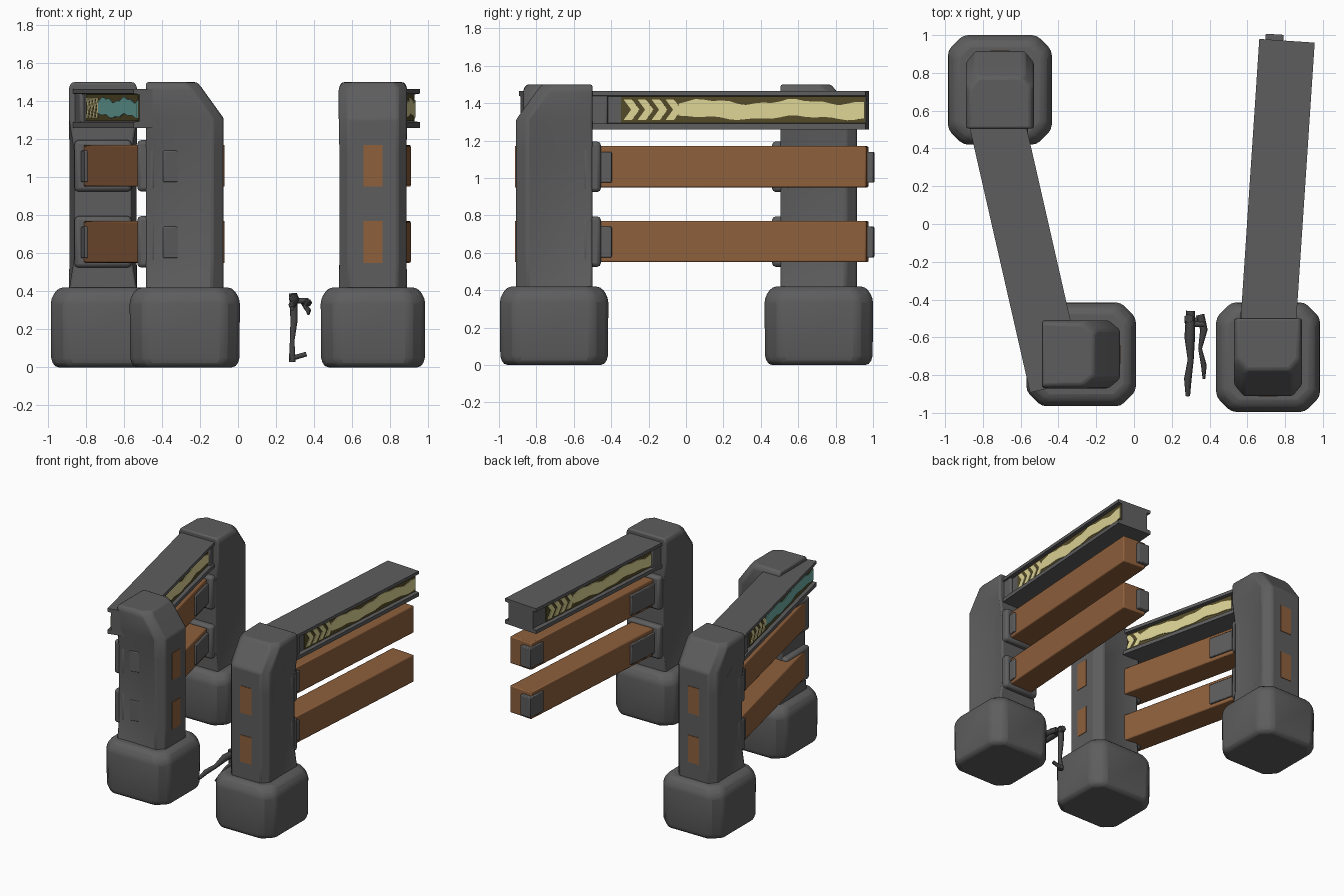
import bpy, bmesh, math
from mathutils import Matrix, Vector

cube = bpy.data.objects.get("Cube")
if cube:
    bpy.data.objects.remove(cube, do_unlink=True)


def material(name, r, g, b):
    m = bpy.data.materials.new(name)
    m.use_nodes = True
    m.diffuse_color = (r, g, b, 1)
    m.node_tree.nodes["Principled BSDF"].inputs["Base Color"].default_value = (r, g, b, 1)
    return m


STONE = material("dark grey stone", .11, .11, .11)
WOOD = material("brown wood", .27, .115, .045)
YELLOW = material("pale yellow", .72, .65, .30)
TEAL = material("pale teal", .16, .42, .38)
OLIVE = material("dark olive", .09, .07, .022)
METAL = material("charcoal metal", .06, .06, .06)


def loft(name, rings, mat, frame=Matrix(), bevel=0.0):
    """Skin a list of equal-length point rings and cap both ends."""
    bm = bmesh.new()
    loops = [[bm.verts.new(p) for p in ring] for ring in rings]
    n = len(loops[0])
    for a, b in zip(loops, loops[1:]):
        for i in range(n):
            j = (i + 1) % n
            bm.faces.new((a[i], a[j], b[j], b[i]))
    bm.faces.new(loops[0])
    bm.faces.new(loops[-1])
    bmesh.ops.recalc_face_normals(bm, faces=bm.faces)
    me = bpy.data.meshes.new(name)
    bm.to_mesh(me)
    bm.free()
    me.materials.append(mat)
    ob = bpy.data.objects.new(name, me)
    bpy.context.collection.objects.link(ob)
    ob.matrix_world = frame
    if bevel:
        mod = ob.modifiers.new("soft edges", "BEVEL")
        mod.width, mod.segments = bevel, 2
        mod.limit_method = "ANGLE"
        bpy.ops.object.select_all(action="DESELECT")
        ob.select_set(True)
        bpy.context.view_layer.objects.active = ob
        bpy.ops.object.shade_smooth_by_angle(angle=math.radians(35))
    return ob


def box(name, xs, ys, zs, mat, frame=Matrix(), bevel=0.0):
    (x0, x1), (y0, y1) = xs, ys
    rings = [[(x0, y0, z), (x1, y0, z), (x1, y1, z), (x0, y1, z)] for z in zs]
    return loft(name, rings, mat, frame, bevel)


def plate(name, outline, y0, y1, mat, frame):
    """Thin plate from an outline in the x-z plane."""
    return loft(name, [[(x, y, z) for x, z in outline] for y in (y0, y1)], mat, frame)


def octagon(u, v, c, z):
    return [(-u + c, -v, z), (u - c, -v, z), (u, -v + c, z), (u, v - c, z),
            (u - c, v, z), (-u + c, v, z), (-u, v - c, z), (-u, -v + c, z)]


def column_ring(z, u, back, valley, edge):
    half = [(u - .05, back), (u, back + .06), (valley, .05), (edge, .205)]
    return [(a, b, z) for a, b in half] + [(-a, b, z) for a, b in reversed(half)]


PLANK_Z = ((.55, .77), (.95, 1.17))


def post(label, x, y, turn):
    """Footing and column; the local +y side carries the rails."""
    f = Matrix.Translation((x, y, 0)) @ Matrix.Rotation(math.radians(turn), 4, "Z")
    loft(label + "_footing", [octagon(.258, .273, .08, 0), octagon(.273, .288, .08, .05),
                              octagon(.275, .29, .08, .36), octagon(.235, .25, .07, .42)],
         STONE, f, .025)
    loft(label + "_column", [column_ring(.4, .18, -.205, .18, .18),
                             column_ring(.57, .18, -.205, .125, .155),
                             column_ring(1.14, .18, -.205, .125, .155),
                             column_ring(1.31, .18, -.205, .18, .18),
                             column_ring(1.47, .18, -.09, .18, .18),
                             column_ring(1.5, .16, -.065, .16, .165)], STONE, f, .012)
    for i, (z0, z1) in enumerate(PLANK_Z):
        # Bracket on the rail side, exposed timber end on the back
        box(f"{label}_bracket_{i}", (-.15, .15), (.15, .25), (z0 - .025, z1 + .025), STONE, f, .02)
        box(f"{label}_timber_end_{i}", (-.05, .05), (-.209, -.2), (z0, z1), WOOD, f)


def light_strip(label, length, side, colour, frame):
    """Painted band with chevrons in the recess of one side of the rail."""
    def at(t):
        return t if side < 0 else length - t
    y = side * .114
    plate(label + "_band", [(at(.15), 1.295), (at(length - .005), 1.295),
                            (at(length - .005), 1.435), (at(.15), 1.435)],
          y, y + side * .006, OLIVE, frame)
    y += side * .005
    for i in range(4):
        t = .165 + i * .075
        pts = [(t, 1.42), (t + .045, 1.42), (t + .085, 1.365),
               (t + .045, 1.31), (t, 1.31), (t + .04, 1.365)]
        plate(f"{label}_chevron_{i}", [(at(a), z) for a, z in pts],
              y, y + side * .006, YELLOW, frame)
    # Worn main stripe with wavy edges
    n = 22
    ts = [.46 + (length - .47) * i / n for i in range(n + 1)]
    top = [(at(t), 1.407 + .012 * math.sin(t * 13) + .006 * math.sin(t * 37)) for t in ts]
    low = [(at(t), 1.322 + .009 * math.sin(t * 11 + 2) + .005 * math.sin(t * 31)) for t in ts]
    plate(label + "_stripe", top + low[::-1], y, y + side * .006, colour, frame)


def barrier(label, start, end, right_colour, plank_cut):
    """Grooved top rail and two timber planks running between two points."""
    d = Vector(end) - Vector(start)
    length = d.length
    f = Matrix.Translation((*start, 0)) @ Matrix.Rotation(math.atan2(d.y, d.x), 4, "Z")
    half = [(.147, 1.26), (.147, 1.29), (.115, 1.295), (.115, 1.435), (.147, 1.44), (.147, 1.465)]
    section = half + [(-y, z) for y, z in reversed(half)]
    loft(label + "_top_rail", [[(x, y, z) for y, z in section] for x in (-.05, length)], STONE, f)
    box(label + "_rail_root", (-.05, .08), (-.135, .135), (1.28, 1.445), STONE, f, .01)
    light_strip(label + "_right", length, -1, right_colour, f)
    light_strip(label + "_left", length, 1, YELLOW, f)
    plank_end = length - plank_cut
    for i, (z0, z1) in enumerate(PLANK_Z):
        box(f"{label}_plank_{i}", (-.02, plank_end), (-.1, .1), (z0, z1), WOOD, f, .008)
        zs = (z0 + .025, z1 - .03)
        box(f"{label}_right_clamp_{i}", (0, .1), (-.115, 0), zs, STONE, f, .006)
        box(f"{label}_left_clamp_{i}", (0, .3), (0, .115), zs, STONE, f, .006)
        box(f"{label}_end_clamp_{i}", (plank_end - .13, plank_end + .03), (.02, .115),
            zs, STONE, f, .006)


post("left_front", .71, -.705, 0)
post("middle_front", -.28, -.69, 90)
post("right_back", -.71, .71, 180)

barrier("left_barrier", (.713, -.49), (.81, .97), YELLOW, 0)
barrier("right_barrier", (-.717, .5), (-.407, -.86), TEAL, .05)


def rod(name, points):
    """Tapering bent limb; each point is x, y, z and radius."""
    cu = bpy.data.curves.new(name, "CURVE")
    cu.dimensions = "3D"
    cu.bevel_depth = 1
    cu.bevel_resolution = 1
    cu.use_fill_caps = True
    sp = cu.splines.new("POLY")
    sp.points.add(len(points) - 1)
    for p, (x, y, z, r) in zip(sp.points, points):
        p.co = (x, y, z, 1)
        p.radius = r
    cu.materials.append(METAL)
    bpy.context.collection.objects.link(bpy.data.objects.new(name, cu))


# Small jointed metal device between the front posts
rod("device_leg", [(.29, -.5, .39, .025), (.295, -.5, .25, .022), (.285, -.52, .14, .014),
                   (.285, -.51, .03, .02)])
rod("device_foot", [(.27, -.51, .05, .02), (.31, -.51, .055, .015), (.36, -.51, .07, .014)])
rod("device_long_arm", [(.3, -.46, .36, .024), (.295, -.6, .36, .028), (.3, -.72, .34, .016),
                        (.285, -.82, .33, .02), (.285, -.91, .31, .012)])
rod("device_short_arm", [(.35, -.48, .34, .022), (.37, -.56, .34, .02), (.35, -.66, .32, .01),
                         (.37, -.75, .3, .015), (.37, -.82, .28, .007)])
rod("device_link", [(.29, -.53, .35, .016), (.37, -.53, .35, .016)])
